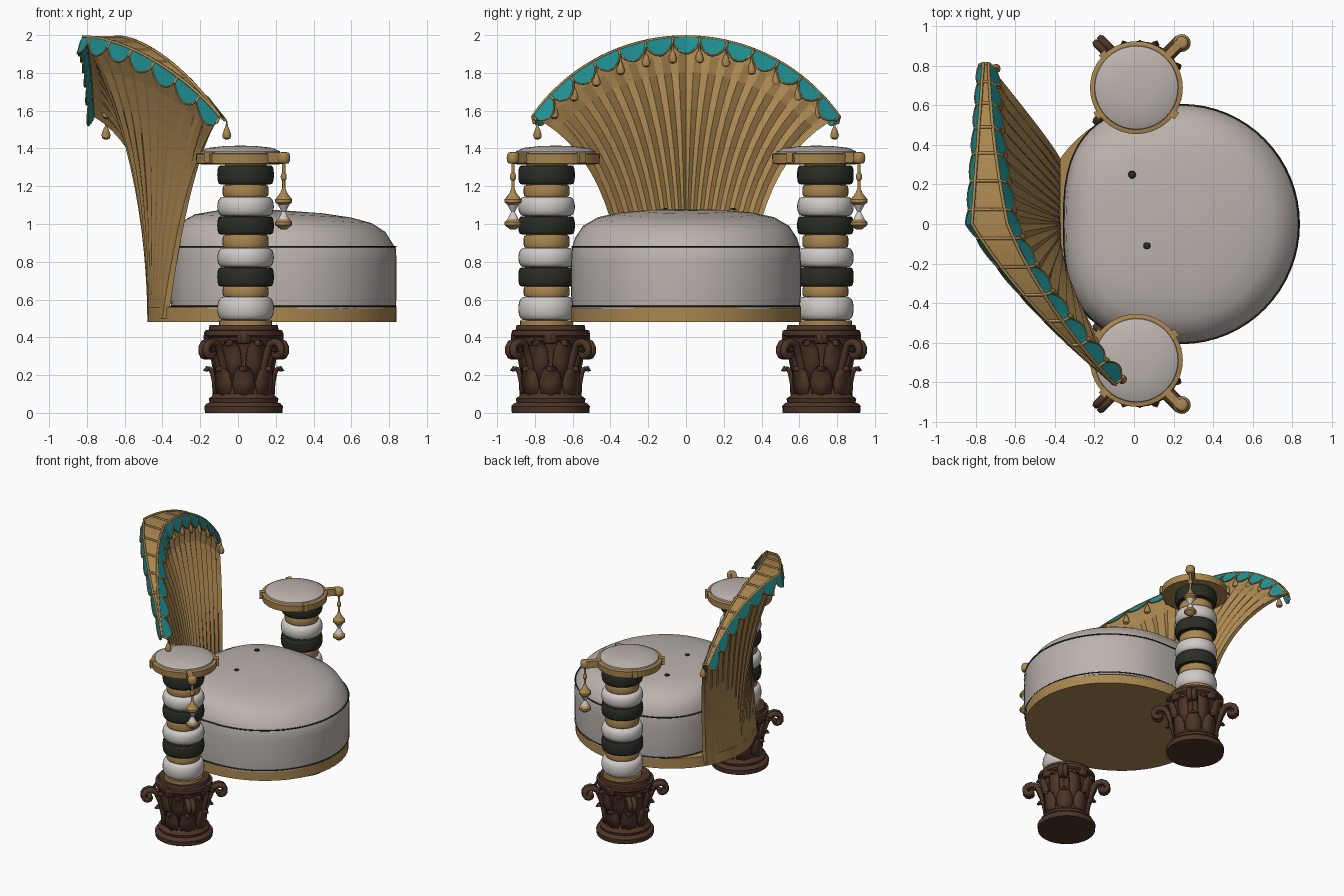
import bpy
from math import sin, cos, pi, radians, copysign
from mathutils import Vector

cube = bpy.data.objects.get("Cube")
if cube:
    bpy.data.objects.remove(cube)


def material(name, rgb):
    m = bpy.data.materials.new(name)
    m.use_nodes = True
    m.diffuse_color = (*rgb, 1)
    m.node_tree.nodes["Principled BSDF"].inputs["Base Color"].default_value = (*rgb, 1)
    return m


GOLD = material("antique_gold", (.40, .24, .08))
FABRIC = material("pale_fabric", (.50, .45, .42))
PEARL = material("pearl_white", (.62, .59, .57))
DARK = material("dark_stone", (.022, .027, .018))
BROWN = material("carved_wood", (.075, .035, .021))
TEAL = material("teal", (.015, .29, .30))


def build(name, verts, faces, mat, smooth=True):
    me = bpy.data.meshes.new(name)
    me.from_pydata(verts, [], faces)
    me.materials.append(mat)
    me.validate()
    if smooth:
        me.shade_smooth()
        me.set_sharp_from_angle(angle=radians(35))
    ob = bpy.data.objects.new(name, me)
    bpy.context.collection.objects.link(ob)
    return ob


def stack(name, rings, mat, smooth=True):
    """Skin a list of equal closed rings and cap both ends."""
    n = len(rings[0])
    verts = [p for r in rings for p in r]
    faces = [(i * n + j, i * n + (j + 1) % n, (i + 1) * n + (j + 1) % n, (i + 1) * n + j)
             for i in range(len(rings) - 1) for j in range(n)]
    faces += [tuple(reversed(range(n))), tuple(range(len(verts) - n, len(verts)))]
    return build(name, verts, faces, mat, smooth)


def lathe(name, profile, at, mat, n=32):
    rings = [[(at[0] + r * cos(2 * pi * j / n), at[1] + r * sin(2 * pi * j / n), at[2] + z)
              for j in range(n)] for r, z in profile]
    return stack(name, rings, mat)


def tube(name, points, radius, mat, closed=False):
    cu = bpy.data.curves.new(name, "CURVE")
    cu.dimensions = "3D"
    cu.bevel_depth, cu.bevel_resolution, cu.use_fill_caps = radius, 1, True
    sp = cu.splines.new("POLY")
    sp.points.add(len(points) - 1)
    for sp_pt, p in zip(sp.points, points):
        sp_pt.co = (*p, 1)
    sp.use_cyclic_u = closed
    cu.materials.append(mat)
    ob = bpy.data.objects.new(name, cu)
    bpy.context.collection.objects.link(ob)


def bulge(r, z0, z1, soft):
    """Rounded drum profile."""
    h = (z1 - z0) / 2
    return [(r - soft + soft * abs(cos(a)) ** .6, z0 + h + h * sin(a))
            for a in (k * pi / 10 for k in range(-5, 6))]


# Seat: gold plinth, upholstered cushion, seams and buttons
def oval(cx, rx, ry, s, z, power=2.0, tilt=0.0, n=64):
    ring = []
    for j in range(n):
        c, d = cos(2 * pi * j / n), sin(2 * pi * j / n)
        e = 2 / power if c < 0 else 1
        x = copysign(abs(c) ** e, c) * s
        ring.append((cx + rx * x, ry * s * copysign(abs(d) ** e, d), z - tilt * x))
    return ring


stack("seat_plinth", [oval(.18, .66, .61, 1, .48), oval(.18, .66, .61, 1, .56)], GOLD)
cushion = [(.99, .55), (1, .62), (1, .8), (.993, .87), (.97, .92), (.9, .985), (.78, 1.028), (.6, 1.052),
           (.35, 1.067), (.02, 1.072)]
stack("seat_cushion", [oval(.24, .6, .608, s, z, 2.8, .03 if z > .9 else 0) for s, z in cushion], FABRIC)
for z in (.565, .88):
    tube("seat_seam", oval(.24, .595, .603, 1, z, 2.8), .0045, DARK, True)
for x, y in ((-.01, .25), (.065, -.11)):
    lathe("seat_button", [(.02, 0), (.016, .008), (.004, .011)], (x, y, 1.073), DARK, 10)


# Fan back: pleated shell swept from the plinth up to a curved rim
SPREAD = radians(55)


def rim_x(y, back):
    a = abs(y)
    if back:
        return -.82 + .07 * a if y > 0 else -.82 + .6 * a + .35 * a * a
    return -.64 - .2 * a + .1 * a * a if y > 0 else -.64 + .4 * a + .32 * a * a


def fan_point(u, v, back, pleat):
    th = u * SPREAD
    top = Vector((rim_x(sin(th), back), .99 * sin(th), 1 + .99 * cos(th)))
    w = u * u
    side = copysign(abs(u) ** 1.45, u)
    low = Vector((-.48 + .08 * w if back else -.37, .32 * side, .5))
    lean = .12 * w if u < 0 else 0
    mid = Vector(((-.49 + .09 * w if back else -.37) + lean, .36 * side, 1.35))
    p = low * (1 - v) ** 2 + mid * 2 * v * (1 - v) + top * v * v
    p.x += pleat * .022 * min(1, v * 1.6)
    return p


COLS, ROWS = 38, 14
verts, faces = [], []
for back in (False, True):
    for i in range(ROWS + 1):
        for j in range(COLS + 1):
            fade = 1 - i / ROWS if i > ROWS - 2 else 1
            zig = (j % 2) * fade * (.6 if back else -1)
            verts.append(fan_point(2 * j / COLS - 1, i / ROWS, back, zig))
W = COLS + 1
HALF = W * (ROWS + 1)
for i in range(ROWS):
    for j in range(COLS):
        a = i * W + j
        faces.append((a, a + 1, a + W + 1, a + W))
        faces.append((a + HALF + W, a + HALF + W + 1, a + HALF + 1, a + HALF))
    for a, b in ((i * W, (i + 1) * W), ((i + 2) * W - 1, (i + 1) * W - 1)):
        faces.append((a, b, b + HALF, a + HALF))
for j in range(COLS):
    t = ROWS * W + j
    faces += [(t, t + 1, t + 1 + HALF, t + HALF), (j + 1, j, j + HALF, j + 1 + HALF)]
build("fan_back", verts, faces, GOLD, False)


# Valance: teal scallops with gold trim on both faces of the rim, drops inside
def rim_point(u, drop, back, out=.014):
    """Point on the rim, let down by drop and flared away from the fan."""
    th = u * SPREAD
    y = (.992 - (.3 if back else .8) * drop) * sin(th)
    x = rim_x(sin(th), back) + (-.2 * drop - out if back else .5 * drop + out)
    return Vector((x, y, 1 + .992 * cos(th) - drop * (1 if back else cos(th))))


SCALLOPS, STEPS = 13, 8
for back in (False, True):
    verts, faces = [], []
    for k in range(SCALLOPS):
        edge = []
        for s in range(STEPS + 1):
            u = 2 * (k + s / STEPS) / SCALLOPS - 1
            hem = rim_point(u, .03 + .06 * sin(pi * s / STEPS) ** .7, back)
            verts += [rim_point(u, 0, back, .006), hem]
            edge.append(hem)
        a = k * 2 * (STEPS + 1)
        faces += [(a + 2 * s, a + 2 * s + 1, a + 2 * s + 3, a + 2 * s + 2) for s in range(STEPS)]
        tube("scallop_trim", edge, .0045, GOLD)
    if back:
        faces = [tuple(reversed(f)) for f in faces]
    valance = build("valance", verts, faces, TEAL, False)
    valance.modifiers.new("thickness", "SOLIDIFY").thickness = .006
    tube("rim_edge", [rim_point(k / 26 - 1, 0, back, 0) for k in range(53)], .008, GOLD)
for k in range(SCALLOPS + 1):
    u = 2 * k / SCALLOPS - 1
    tube("rim_rib", [rim_point(u, .035, False), rim_point(u, 0, False, 0),
                     rim_point(u, 0, True, 0), rim_point(u, .035, True)], .008, GOLD)
    lathe("rim_drop", [(.004, 0), (.006, -.03), (.014, -.045), (.024, -.075), (.02, -.092), (.005, -.1)],
          rim_point(u, .04, False, .018), GOLD, 10)


# Armrest columns
def leaf_ring(name, at, count, rows, turn):
    """Ring of curling leaves; rows hold height, radius and half width."""
    verts, faces = [], []
    for k in range(count):
        a = 2 * pi * (k + turn) / count
        base = len(verts)
        for z, r, w in rows:
            for side in (-1, 0, 1):
                rr = r + (.012 if side == 0 else 0)
                verts.append((at[0] + rr * cos(a) - side * w * sin(a),
                              at[1] + rr * sin(a) + side * w * cos(a), z))
        for i in range(len(rows) - 1):
            for j in range(2):
                q = base + 3 * i + j
                faces.append((q, q + 1, q + 4, q + 3))
    build(name, verts, faces, BROWN).modifiers.new("thickness", "SOLIDIFY").thickness = .014


DRUMS = [(PEARL, .49, .615), (GOLD, .615, .67), (DARK, .67, .77), (PEARL, .77, .875), (GOLD, .875, .94),
         (DARK, .945, 1.04), (PEARL, 1.04, 1.145), (GOLD, 1.145, 1.205), (DARK, 1.21, 1.31)]
for side, tag in ((1, "rear"), (-1, "near")):
    # Carved capital used as the foot
    foot = (.03, .717 * side, 0)
    lathe(tag + "_foot", [(.205, 0), (.208, .035), (.195, .05), (.18, .055), (.185, .075), (.165, .09), (.15, .13),
                          (.15, .22), (.165, .32), (.19, .4), (.205, .41), (.205, .435), (.185, .44), (.18, .465)],
          foot, BROWN)
    leaf_ring(tag + "_lower_leaves", foot, 8, [(.09, .152, .05), (.16, .156, .06), (.21, .166, .05),
                                               (.235, .182, .03), (.22, .19, .01)], 0)
    leaf_ring(tag + "_upper_leaves", foot, 8, [(.17, .15, .04), (.27, .162, .055), (.34, .178, .05),
                                               (.375, .195, .03), (.355, .203, .01)], .5)
    for k in range(4):
        a = pi / 4 + k * pi / 2
        stem = [(.15, .2), (.18, .29), (.21, .36)]
        stem += [(.26 + (.056 - .005 * i) * cos(2.3 - i * .6), .325 + (.056 - .005 * i) * sin(2.3 - i * .6))
                 for i in range(10)]
        for off in (-.016, .016):
            tube(tag + "_scroll", [(foot[0] + r * cos(a) - off * sin(a), foot[1] + r * sin(a) + off * cos(a), z)
                                   for r, z in stem], .021, BROWN)
        b = k * pi / 2
        lathe(tag + "_rosette", bulge(.045, .365, .44, .025),
              (foot[0] + .167 * cos(b), foot[1] + .167 * sin(b), 0), BROWN, 10)

    # Stacked drums of the shaft
    shaft = (.04, .738 * side, 0)
    lathe(tag + "_shaft_core", [(.11, .46), (.11, 1.34)], shaft, GOLD)
    lathe(tag + "_shaft_collar", [(.14, .46), (.14, .49)], shaft, GOLD)
    for mat, z0, z1 in DRUMS:
        gold = mat is GOLD
        lathe(tag + "_drum", bulge(.122 if gold else .15, z0, z1, .01 if gold else .045 if mat is PEARL else .02),
              shaft, mat)

    # Arm tray, pad, tabs and hanging pendant
    tray = (.012, .69 * side, 0)
    lathe(tag + "_tray", [(.2, 1.315), (.232, 1.32), (.235, 1.37), (.22, 1.375)], tray, GOLD, 40)
    lathe(tag + "_arm_pad", [(.215, 1.365), (.21, 1.385), (.17, 1.403), (.09, 1.412), (.01, 1.415)],
          tray, FABRIC, 40)
    for deg, r0, r1 in ((-35, .2, .25), (215, .2, .25), (135, .2, .25), (46, .2, .32)):
        a = radians(deg)
        rings = []
        for r in (r0, r1):
            rings.append([(tray[0] + r * cos(a) - w * sin(a), tray[1] + side * (r * sin(a) + w * cos(a)), z)
                          for w, z in ((-.02, 1.325), (.02, 1.325), (.02, 1.378), (-.02, 1.378))])
        stack(tag + "_tray_tab", rings, GOLD, False)
    hook = (.242, .916 * side, 0)
    lathe(tag + "_hook", bulge(.034, 1.32, 1.38, .02), hook, GOLD, 14)
    tube(tag + "_cord", [(*hook[:2], 1.33), (*hook[:2], 1.0)], .009, GOLD)
    lathe(tag + "_bead", bulge(.016, 1.23, 1.27, .014), hook, GOLD, 12)
    lathe(tag + "_upper_bell", [(.008, 1.19), (.018, 1.165), (.045, 1.13), (.045, 1.115), (.02, 1.095)],
          hook, GOLD, 16)
    lathe(tag + "_glass_cone", [(.03, 1.1), (.01, 1.065), (.03, 1.025)], hook, PEARL, 14)
    lathe(tag + "_lower_bell", [(.02, 1.035), (.045, 1.01), (.045, .995), (.014, .97)], hook, GOLD, 16)
